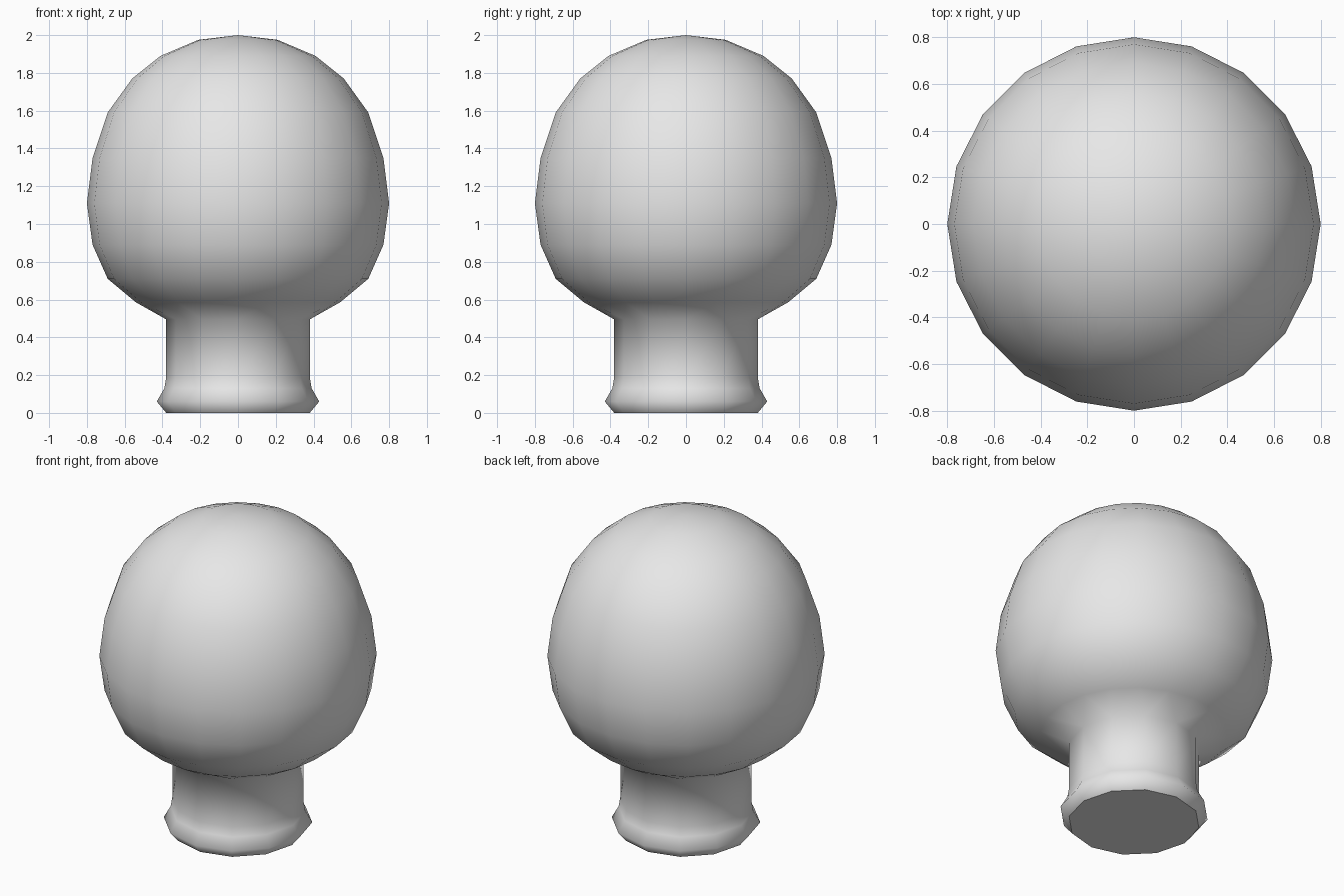
import bpy, bmesh, math

if "Cube" in bpy.data.objects:
    bpy.data.objects.remove(bpy.data.objects["Cube"])

grey = bpy.data.materials.new("light grey")
grey.diffuse_color = (0.8, 0.8, 0.8, 1)
grey.use_nodes = True
grey.node_tree.nodes["Principled BSDF"].inputs["Base Color"].default_value = grey.diffuse_color

bm = bmesh.new()


def ring(radius, z, sides):
    """Horizontal ring of vertices with one vertex on the x axis."""
    step = 2 * math.pi / sides
    return [bm.verts.new((radius * math.cos(i * step), radius * math.sin(i * step), z))
            for i in range(sides)]


def stitch(low, high):
    """Join two rings, adding triangles where their side counts differ."""
    n, m = len(low), len(high)
    if n == m:
        for i in range(n):
            j = (i + 1) % n
            bm.faces.new((low[i], low[j], high[j], high[i]))
        return
    i = j = 0
    while i < n or j < m:
        if j >= m or (i < n and (i + 0.5) / n < (j + 0.5) / m):
            bm.faces.new((low[i % n], low[(i + 1) % n], high[j % m]))
            i += 1
        else:
            bm.faces.new((low[i % n], high[(j + 1) % m], high[j % m]))
            j += 1


# Twelve-sided foot and neck, then twenty-sided ball: (radius, height, sides)
profile = [(0.38, 0.0, 12), (0.43, 0.06, 12), (0.39, 0.13, 12), (0.38, 0.19, 12),
           (0.38, 0.495, 12),
           (0.54, 0.585, 20), (0.69, 0.71, 20), (0.77, 0.89, 20), (0.80, 1.11, 20),
           (0.77, 1.35, 20), (0.69, 1.59, 20), (0.56, 1.77, 20), (0.41, 1.89, 20),
           (0.21, 1.975, 20)]
rings = [ring(*p) for p in profile]
for low, high in zip(rings, rings[1:]):
    stitch(low, high)

# Crown of the ball
apex = bm.verts.new((0, 0, 2))
top = rings[-1]
for i in range(len(top)):
    bm.faces.new((top[i], top[(i + 1) % len(top)], apex))

# Flat underside with a crisp rim
base = bm.faces.new(rings[0][::-1])
for f in bm.faces:
    f.smooth = True
for e in base.edges:
    e.smooth = False

mesh = bpy.data.meshes.new("ball_knob")
bm.to_mesh(mesh)
bm.free()
mesh.materials.append(grey)
knob = bpy.data.objects.new("ball_knob", mesh)
bpy.context.collection.objects.link(knob)
